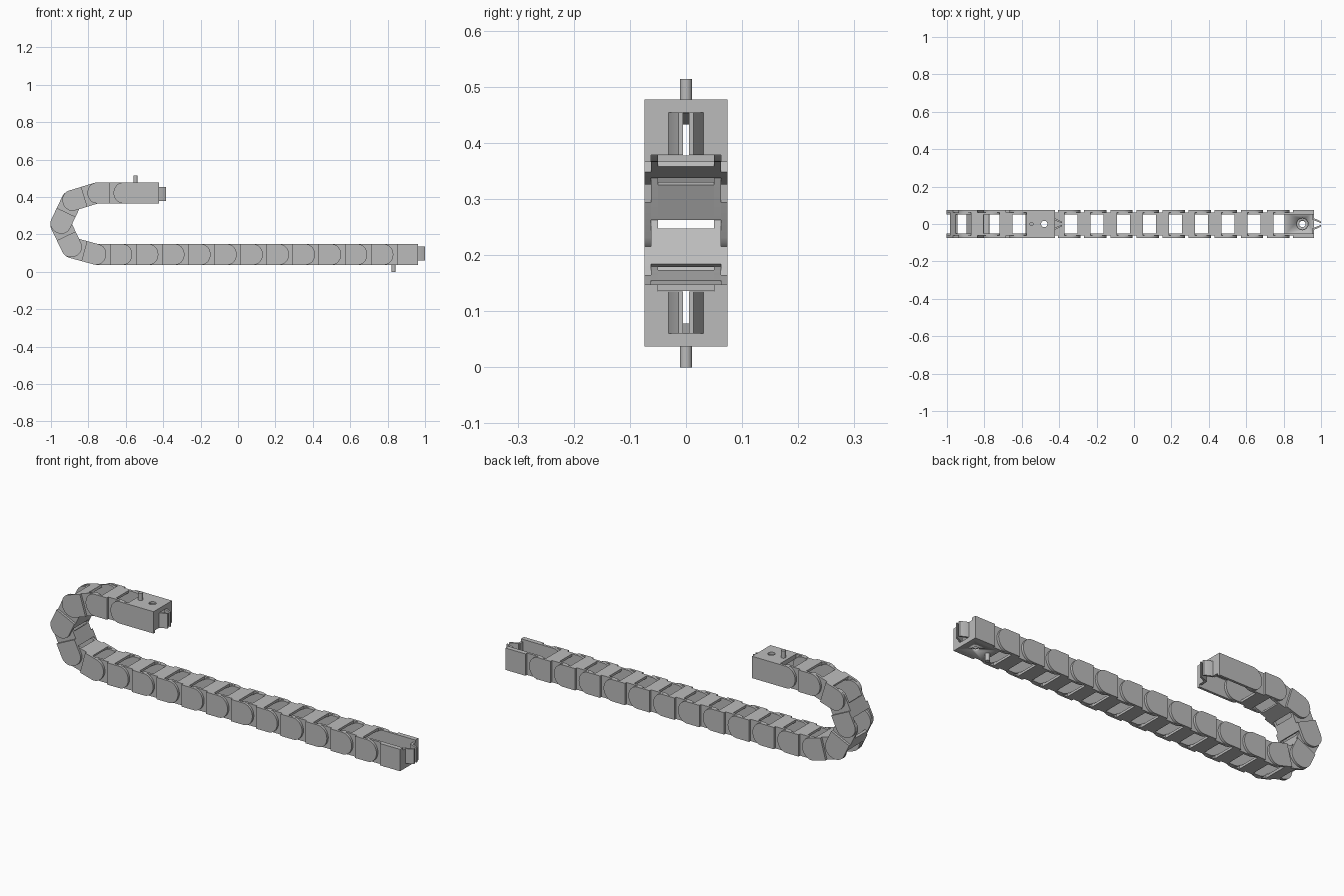
import bpy, bmesh, math
from mathutils import Matrix, Vector

cube = bpy.data.objects.get("Cube")
if cube:
    bpy.data.objects.remove(cube, do_unlink=True)

PITCH = 0.1396
HALF_H = 0.0555           # half height of a link
NOSE = 0.05               # reach of the round end past its pivot
Y_IN, Y_MID, Y_OUT = 0.05, 0.062, 0.074
LOW_Z, HIGH_Z = 0.0925, 0.4215
BEND_X = -0.755

grey = bpy.data.materials.new("plain grey")
grey.use_nodes = True
grey.diffuse_color = (0.5, 0.5, 0.5, 1)
grey.node_tree.nodes["Principled BSDF"].inputs["Base Color"].default_value = (0.5, 0.5, 0.5, 1)


def extrude(bm, points, axis, start, end):
    """Extrude a 2D outline along y (outline in xz) or z (outline in xy)."""
    def place(p, t):
        return (p[0], t, p[1]) if axis == "y" else (p[0], p[1], t)
    a = [bm.verts.new(place(p, start)) for p in points]
    b = [bm.verts.new(place(p, end)) for p in points]
    n = len(points)
    faces = [bm.faces.new(a), bm.faces.new(b[::-1])]
    for i in range(n):
        j = (i + 1) % n
        faces.append(bm.faces.new((a[j], a[i], b[i], b[j])))
    bmesh.ops.recalc_face_normals(bm, faces=faces)


def box(bm, x, y, z):
    extrude(bm, [(x[0], z[0]), (x[1], z[0]), (x[1], z[1]), (x[0], z[1])], "y", *y)


def round_plate(bm, pivot, flat, cz, y0, y1):
    """Mirrored pair of side plates, round at the pivot and square at the flat end."""
    side = 1 if pivot > flat else -1
    pts = [(flat, cz - HALF_H)]
    for i in range(17):
        t = math.pi * (i / 16 - 0.5)
        pts.append((pivot + side * NOSE * math.cos(t), cz + HALF_H * math.sin(t)))
    pts.append((flat, cz + HALF_H))
    for s in (1, -1):
        extrude(bm, pts, "y", s * y0, s * y1)


def finish(bm, name):
    mesh = bpy.data.meshes.new(name)
    bm.to_mesh(mesh)
    bm.free()
    mesh.materials.append(grey)
    obj = bpy.data.objects.new(name, mesh)
    bpy.context.collection.objects.link(obj)
    bpy.ops.object.select_all(action="DESELECT")
    obj.select_set(True)
    bpy.context.view_layer.objects.active = obj
    bpy.ops.object.shade_smooth_by_angle(angle=math.radians(30))
    return obj


# One link: its leading pivot is the local origin, the trailing pivot is at -PITCH
bm = bmesh.new()
mid = -PITCH / 2
round_plate(bm, 0, mid, 0, Y_MID, Y_OUT)
round_plate(bm, -PITCH, mid + 0.035, 0, Y_IN, Y_MID)
for s in (1, -1):
    box(bm, (mid - 0.035, mid + 0.035), (-Y_MID, Y_MID),
        sorted((s * HALF_H, s * (HALF_H - 0.012))))
link = finish(bm, "chain_link")

# Pivot path: upper run, bend, lower run
path = [Vector((BEND_X + PITCH, 0, HIGH_Z)), Vector((BEND_X, 0, HIGH_Z))]
for deg in (197, 244.5, 295.5):
    a = math.radians(deg)
    path.append(path[-1] + PITCH * Vector((math.cos(a), 0, math.sin(a))))
path += [Vector((BEND_X + PITCH * i, 0, LOW_Z)) for i in range(12)]

for i, (p, q) in enumerate(zip(path, path[1:])):
    obj = link
    if i:
        obj = bpy.data.objects.new("chain_link", link.data)
        bpy.context.collection.objects.link(obj)
    d = q - p
    obj.matrix_world = Matrix.Translation(q) @ Matrix.Rotation(-math.atan2(d.z, d.x), 4, "Y")


def end_bracket(name, pivot, face, cz, up, inner, floor_x, hole_x, pin_x):
    """Open channel with a drilled mounting plate, a locating pin and a snap clip."""
    # Side walls
    bm = bmesh.new()
    if inner:
        round_plate(bm, pivot, face, cz, Y_IN, Y_MID)
        flat = pivot + PITCH / 2
        for s in (1, -1):
            box(bm, (flat, face), sorted((s * Y_MID, s * Y_OUT)), (cz - HALF_H, cz + HALF_H))
    else:
        round_plate(bm, pivot, face, cz, Y_MID, Y_OUT)
    finish(bm, name + "_walls")

    # Mounting plate with countersunk hole
    outer, inside = cz + up * HALF_H, cz + up * (HALF_H - 0.023)
    bm = bmesh.new()
    box(bm, (floor_x, face), (-Y_MID, Y_MID), sorted((outer, inside)))
    plate = finish(bm, name + "_plate")
    bm = bmesh.new()
    for r1, r2, depth, z in ((0.017, 0.017, 0.08, outer), (0.031, 0.031, 0.024, inside)):
        bmesh.ops.create_cone(bm, cap_ends=True, segments=32, radius1=r1, radius2=r2,
                              depth=depth, matrix=Matrix.Translation((hole_x, 0, z)))
    cutter = finish(bm, name + "_cutter")
    cutter.hide_render = True
    mod = plate.modifiers.new("hole", "BOOLEAN")
    mod.operation, mod.solver, mod.use_self = "DIFFERENCE", "EXACT", True
    mod.object = cutter
    bpy.context.view_layer.objects.active = plate
    bpy.ops.object.modifier_apply(modifier=mod.name)
    bpy.data.objects.remove(cutter, do_unlink=True)

    # Locating pin
    bm = bmesh.new()
    bmesh.ops.create_cone(bm, cap_ends=True, segments=24, radius1=0.011, radius2=0.011,
                          depth=0.047, matrix=Matrix.Translation((pin_x, 0, outer + up * 0.0135)))
    finish(bm, name + "_pin")

    # End flanges and the two converging clip arms
    z0, z1 = sorted((inside, cz - up * 0.043))
    bm = bmesh.new()
    tip = face + 0.037
    for s in (1, -1):
        box(bm, (face - 0.012, face), sorted((s * 0.025, s * Y_MID)), (z0, z1))
        arm = [(face - 0.006, 0.031), (face, 0.031), (tip, 0.013),
               (tip, 0.005), (face - 0.006, 0.022)]
        extrude(bm, [(x, s * y) for x, y in arm], "z", z0, z1)
    finish(bm, name + "_clip")


end_bracket("lower_bracket", path[-1].x, 0.963, LOW_Z, -1, True, 0.805, 0.90, 0.832)
end_bracket("upper_bracket", path[0].x, -0.423, HIGH_Z, 1, False, -0.575, -0.48, -0.548)
